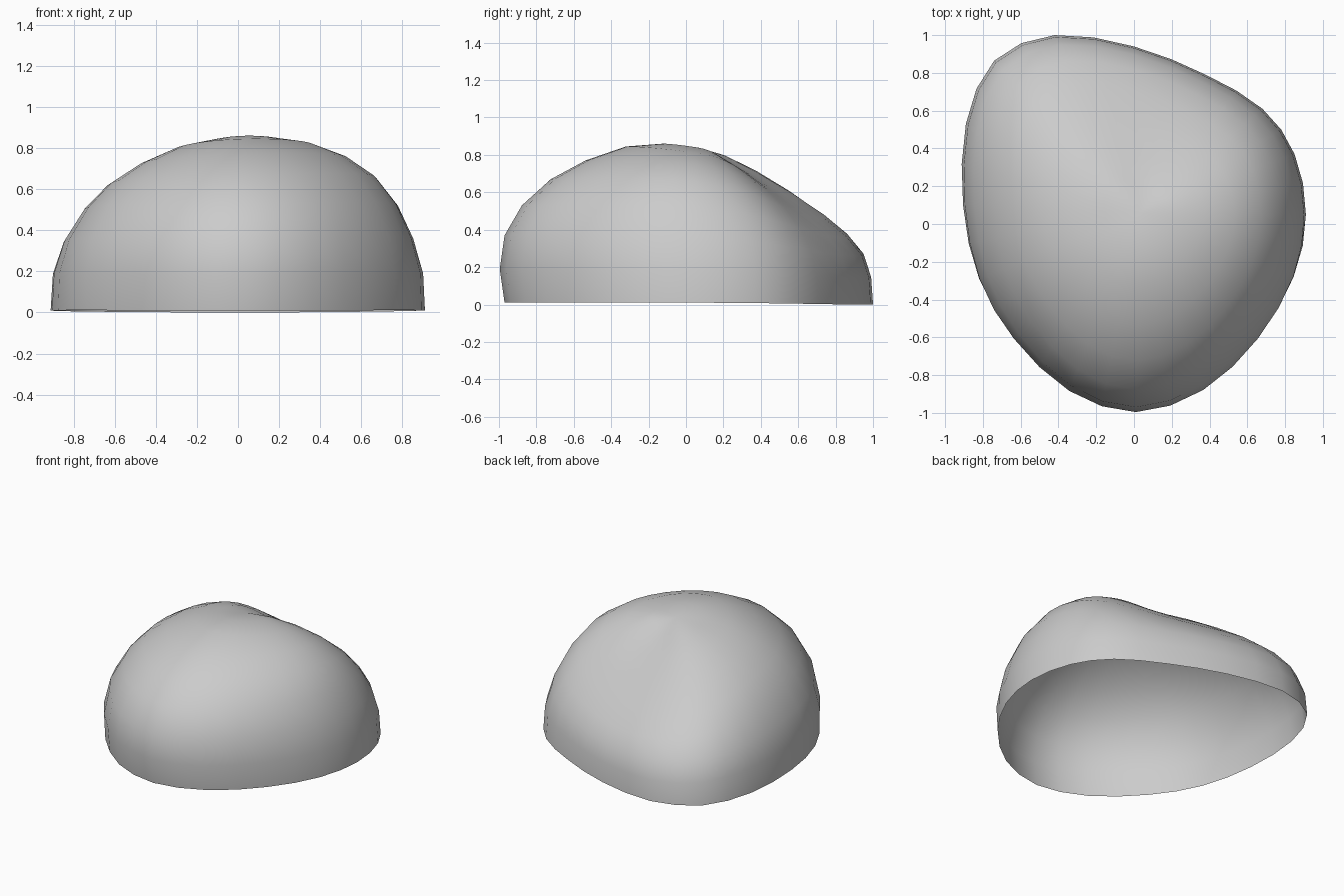
import bpy, bmesh

if "Cube" in bpy.data.objects:
    bpy.data.objects.remove(bpy.data.objects["Cube"])

# Base rim, anticlockwise from the front (every second of 32 segments)
RIM = [(.01, -.97), (.36, -.86), (.65, -.60), (.845, -.28), (.91, .05), (.85, .37),
       (.68, .61), (.38, .79), (0, .94), (-.42, 1.0), (-.74, .865), (-.89, .53),
       (-.905, .1), (-.82, -.29), (-.63, -.60), (-.335, -.865)]

# Meridian profiles from the pole outwards: (fraction of rim distance, height)
POLE = (.03, .06, .84)
FRONT = [(.18, .86), (.37, .845), (.58, .77), (.76, .67), (.91, .53), (1.0, .37), (1.025, .19), (1, .01)]
RIGHT = [(.19, .84), (.39, .81), (.57, .75), (.73, .655), (.85, .52), (.935, .36), (.99, .19), (1, .01)]
BACK = [(.17, .78), (.35, .69), (.55, .575), (.73, .46), (.86, .36), (.95, .26), (.99, .14), (1, 0)]
LEFT = [(.20, .825), (.38, .785), (.55, .715), (.71, .62), (.83, .505), (.935, .35), (.99, .19), (1, .01)]
KEYS = [FRONT, RIGHT, BACK, LEFT]
SEGMENTS = 32


def spline(points, t):
    """Closed Catmull-Rom curve, t counted in points."""
    n, i = len(points), int(t)
    f = t - i
    a, b, c, d = (points[(i + k) % n] for k in (-1, 0, 1, 2))
    return [.5 * (2 * q + (r - p) * f + (2 * p - 5 * q + 4 * r - s) * f * f
                  + (3 * q - p - 3 * r + s) * f ** 3) for p, q, r, s in zip(a, b, c, d)]


# Dome: open shell of rings running from the pole to the rim
bm = bmesh.new()
pole = bm.verts.new(POLE)
rings = []
for k in range(8):
    ring = []
    for s in range(SEGMENTS):
        x, y = spline(RIM, s * len(RIM) / SEGMENTS)
        u, z = spline([p[k] for p in KEYS], s * 4 / SEGMENTS)
        ring.append(bm.verts.new((POLE[0] + u * (x - POLE[0]), POLE[1] + u * (y - POLE[1]), max(z, 0))))
    rings.append(ring)
for s in range(SEGMENTS):
    n = (s + 1) % SEGMENTS
    bm.faces.new((pole, rings[0][s], rings[0][n]))
    for a, b in zip(rings, rings[1:]):
        bm.faces.new((a[s], b[s], b[n], a[n]))
for f in bm.faces:
    f.smooth = True
mesh = bpy.data.meshes.new("dome_shell")
bm.to_mesh(mesh)
bm.free()
bpy.context.collection.objects.link(bpy.data.objects.new("dome_shell", mesh))
